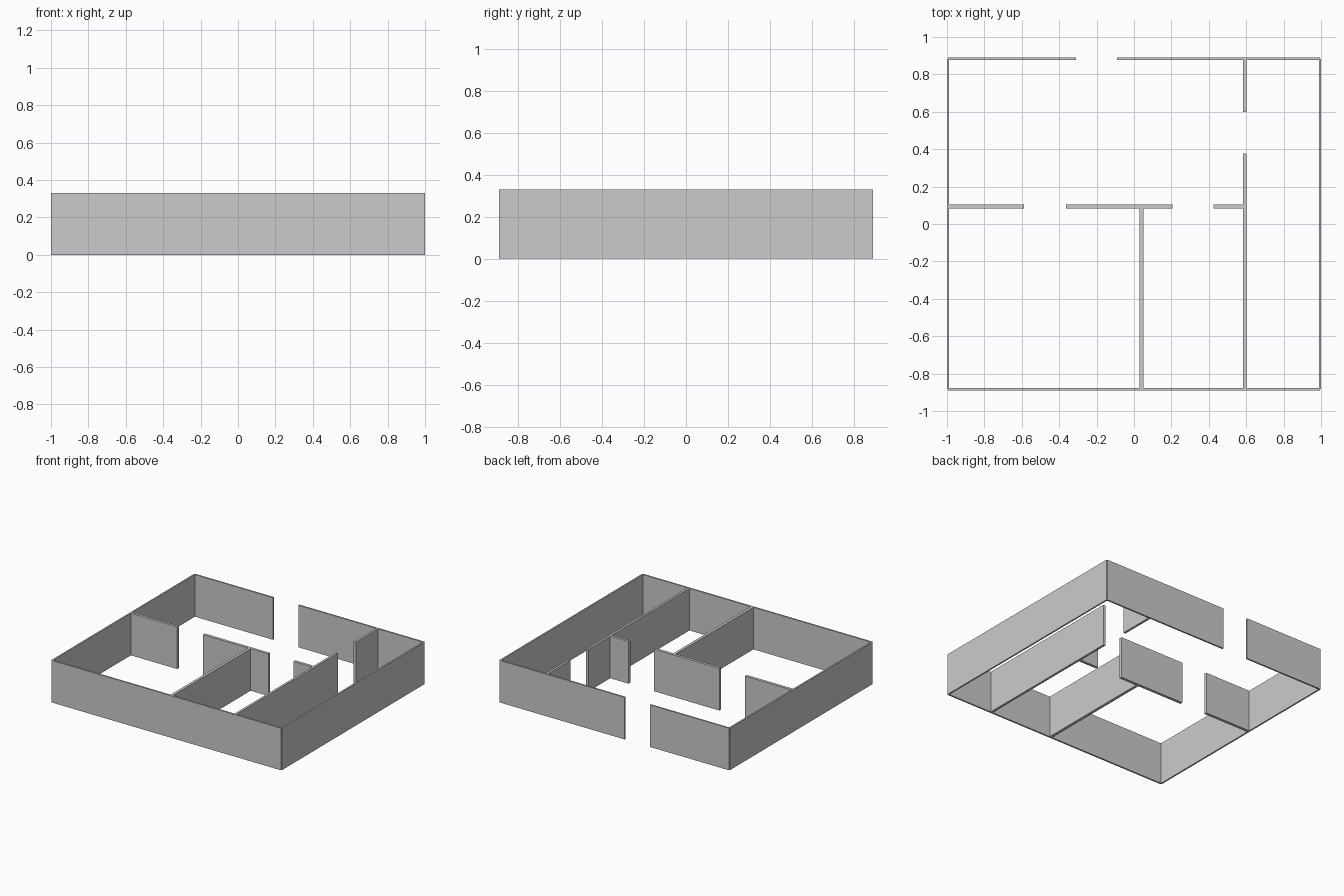
import bpy

if "Cube" in bpy.data.objects:
    bpy.data.objects.remove(bpy.data.objects["Cube"])

HEIGHT = 0.33
X, Y = 0.994, 0.883      # outer wall centre lines
PX, MX, MY = 0.593, 0.04, 0.094  # inner wall centre lines
THIN = 0.013


def wall(name, x0, x1, y0, y1):
    """Upright slab covering the given floor rectangle."""
    bpy.ops.mesh.primitive_cube_add(size=1, location=((x0 + x1) / 2, (y0 + y1) / 2, HEIGHT / 2))
    ob = bpy.context.object
    ob.name = name
    ob.scale = (x1 - x0, y1 - y0, HEIGHT)
    bpy.ops.object.transform_apply(location=False, rotation=False, scale=True)


def wall_x(name, y, x0, x1, t):
    wall(name, x0, x1, y - t / 2, y + t / 2)


def wall_y(name, x, y0, y1, t):
    wall(name, x - t / 2, x + t / 2, y0, y1)


# Outer walls, meeting at their centre lines; the back has an entrance gap
wall_y("left_wall", -X, -Y, Y, 0.012)
wall_y("right_wall", X, -Y, Y, 0.012)
wall_x("front_wall", -Y, -X, X, THIN)
wall_x("back_wall_left", Y, -X, -0.31, THIN)
wall_x("back_wall_right", Y, -0.09, X, THIN)

# Long partition on the right with a doorway
wall_y("right_partition_front", PX, -Y, 0.377, 0.018)
wall_y("right_partition_back", PX, 0.60, Y, 0.018)

# Cross partition with two doorways
for name, x0, x1 in (("left", -X, -0.587), ("middle", -0.363, 0.205), ("right", 0.424, PX)):
    wall_x("cross_partition_" + name, MY, x0, x1, 0.022)

# Divider between the two front rooms
wall_y("room_divider", MX, -Y, MY, 0.022)
